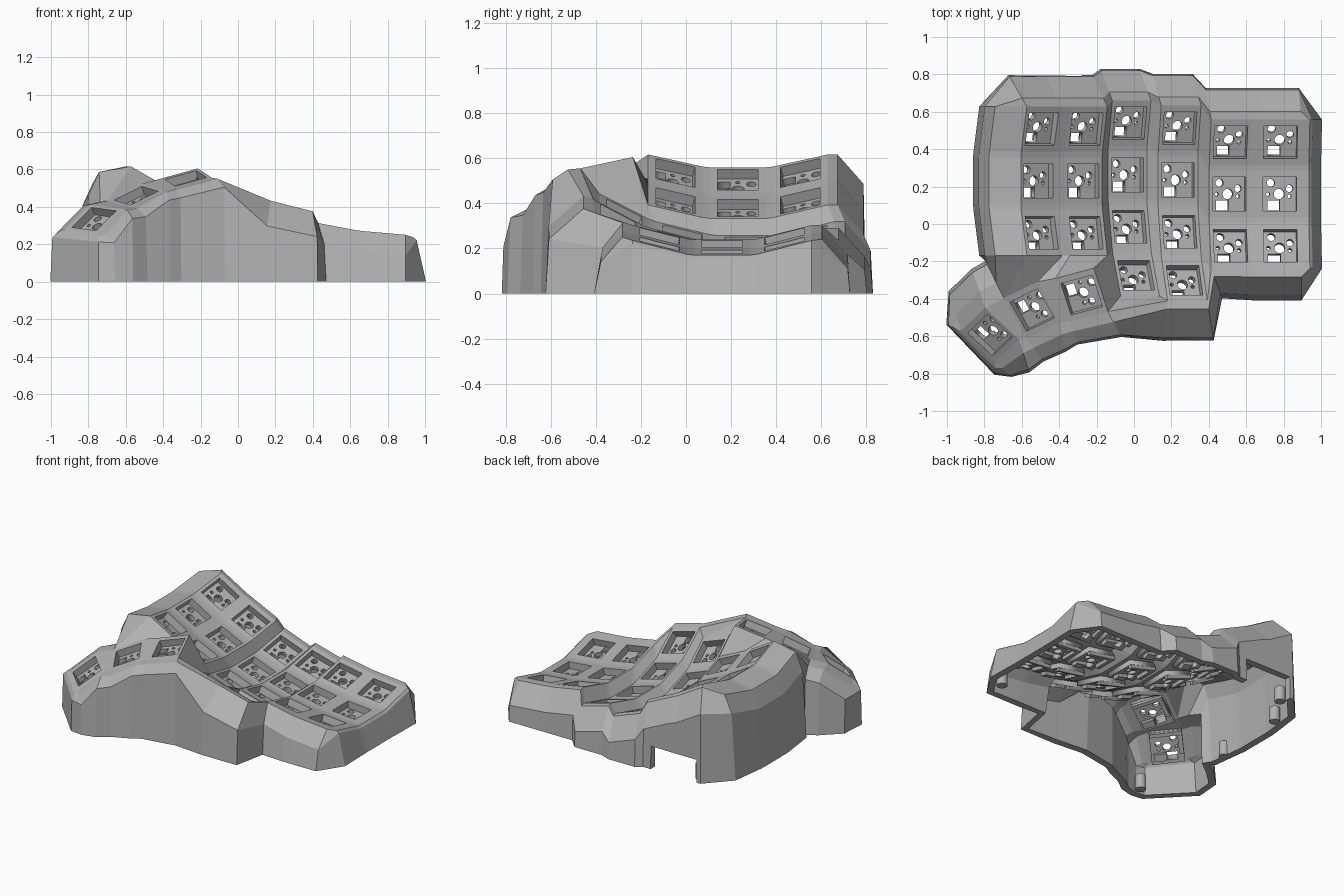
import bpy, bmesh
from math import radians, sin, cos, tau
from mathutils import Matrix, Vector

cube = bpy.data.objects.get("Cube")
if cube:
    bpy.data.objects.remove(cube)

GREY = (0.44, 0.44, 0.44, 1)
grey = bpy.data.materials.new("matte_grey")
grey.use_nodes = True
grey.diffuse_color = GREY
grey.node_tree.nodes["Principled BSDF"].inputs["Base Color"].default_value = GREY

HX, HY, HOLE = 0.11, 0.125, 0.09   # plate half sizes and opening half size
THICK, BOW = 0.05, 1.12            # shell thickness and column bow radius


def to_mesh(bm, name):
    mesh = bpy.data.meshes.new(name)
    bm.to_mesh(mesh)
    bm.free()
    mesh.materials.append(grey)
    return mesh


def add_object(name, data):
    obj = bpy.data.objects.new(name, data)
    bpy.context.collection.objects.link(obj)
    return obj


def evaluated_mesh(obj):
    bpy.context.view_layer.update()
    deps = bpy.context.evaluated_depsgraph_get()
    return bpy.data.meshes.new_from_object(obj.evaluated_get(deps))


def bake(obj):
    """Replace the mesh by its modified result."""
    mesh = evaluated_mesh(obj)
    obj.modifiers.clear()
    obj.data = mesh


def box(bm, centre, size):
    m = Matrix.Translation(centre) @ Matrix.Diagonal((*size, 1))
    bmesh.ops.create_cube(bm, size=1, matrix=m)


def rot(deg, axis):
    return Matrix.Rotation(radians(deg), 4, axis)


# Key frames: six bowed columns, then three thumb keys
frames = {}
columns = [(-0.51, 0.23, 0.505, 3), (-0.27, 0.23, 0.38, 3), (-0.035, 0.262, 0.22, 4),
           (0.235, 0.235, 0.2, 4), (0.51, 0.16, 0.22, 3), (0.78, 0.16, 0.185, 3)]
tilt = lambda c: 30 - 5 * c
for c, (x, y, z, rows) in enumerate(columns):
    for r in range(rows):
        frames[c, r] = (Matrix.Translation((x, y, z)) @ rot(tilt(c), "Y")
                        @ Matrix.Translation((0, 0, BOW)) @ rot(14.3 * (1 - r), "X")
                        @ Matrix.Translation((0, 0, -BOW)))
thumbs = {"t1": ((-0.28, -0.38, 0.552), 15, -15, 12),
          "t2": ((-0.545, -0.46, 0.46), 26, -24, 9),
          "t3": ((-0.77, -0.594, 0.335), 43, -36, 7)}
for name, (pos, turn, side, pitch) in thumbs.items():
    frames[name] = Matrix.Translation(pos) @ rot(turn, "Z") @ rot(side, "Y") @ rot(pitch, "X")

# Case surface: a square frame for every key
bm = bmesh.new()
V = {}
CORNERS = [(-1, -1), (1, -1), (1, 1), (-1, 1)]


def face(*verts):
    unique = list(dict.fromkeys(verts))
    if len(unique) > 2:
        bm.faces.new(unique)


for key, m in frames.items():
    for sx, sy in CORNERS:
        V[key, sx, sy] = bm.verts.new(m @ Vector((sx * HX, sy * HY, 0)))
    inner = [bm.verts.new(m @ Vector((sx * HOLE, sy * HOLE, 0))) for sx, sy in CORNERS]
    outer = [V[key, sx, sy] for sx, sy in CORNERS]
    for i in range(4):
        j = (i + 1) % 4
        face(outer[i], outer[j], inner[j], inner[i])

# Webs between rows and between columns
edge = lambda c, s: [V[(c, r), s, t] for r in range(columns[c][3]) for t in (1, -1)]
for c in range(6):
    left, right = edge(c, -1), edge(c, 1)
    for i in range(1, len(left) - 1, 2):
        face(left[i], left[i + 1], right[i + 1], right[i])
    if c < 5:
        pairs = list(zip(right, edge(c + 1, -1)))
        for (a, b), (d, e) in zip(pairs, pairs[1:]):
            face(a, d, e, b)

# Webs joining the thumb keys to the columns
c0l, c0r = V[(0, 2), -1, -1], V[(0, 2), 1, -1]
c1l, c1r = V[(1, 2), -1, -1], V[(1, 2), 1, -1]
low, low_front = V[(2, 3), -1, 1], V[(2, 3), -1, -1]
t1 = {k: V["t1", *k] for k in CORNERS}
t2 = {k: V["t2", *k] for k in CORNERS}
t3 = {k: V["t3", *k] for k in CORNERS}
face(t2[1, -1], t1[-1, -1], t1[-1, 1], t2[1, 1])
face(t3[1, -1], t2[-1, -1], t2[-1, 1], t3[1, 1])
face(c0l, t2[-1, 1], t2[1, 1], c0r)
face(c0r, t2[1, 1], t1[-1, 1], c1l)
face(c1l, t1[-1, 1], t1[1, 1], c1r)
face(c1r, t1[1, 1], low)
face(c1r, low, V[(2, 2), -1, -1])
face(low, t1[1, 1], t1[1, -1], low_front)
face(low_front, t1[1, -1], V[(2, 3), 1, -1])
face(V[(2, 3), 1, -1], t1[1, -1], V[(3, 3), -1, -1])
face(V[(3, 2), 1, -1], V[(3, 3), 1, 1], V[(4, 2), -1, -1])
face(V[(3, 3), 1, 1], V[(3, 3), 1, -1], V[(4, 2), -1, -1])

# Wall profiles: (outward, drop) for lip and shoulder, then outward at the floor
BACK = (0.045, 0.0), (0.16, -0.13), 0.17
FRONT = (0.045, 0.01), (0.14, -0.1), 0.17
DEEP = (0.045, 0.015), (0.2, -0.12), 0.215
RIGHT = (0.045, -0.005), (0.06, -0.02), 0.11
LEFT = (0.17, -0.03), (0.225, -0.15), 0.255
THUMB = (0.07, -0.005), (0.155, -0.05), 0.17
TIP = (0.03, -0.015), (0.06, -0.045), 0.07
walls = []


def wall(key, sx, sy, angle, profile, reach=1):
    top = V[key, sx, sy]
    out = reach * Vector((cos(radians(angle)), sin(radians(angle)), 0))
    ring = [top]
    for d, drop in profile[:2]:
        ring.append(bm.verts.new(top.co + out * d + Vector((0, 0, drop))))
    foot = top.co + out * profile[2]
    ring.append(bm.verts.new((foot.x, foot.y, 0)))
    walls.append(ring)


for name, sx, angle, reach in [("t3", -1, -41, 0.7), ("t3", 1, -73, 1.08), ("t2", -1, -54, 0.9),
                               ("t2", 1, -80, 0.95), ("t1", -1, -71, 0.75), ("t1", 1, -62, 0.9)]:
    wall(name, sx, -1, angle, THUMB, reach)
wall((3, 3), -1, -1, -97, DEEP)
wall((3, 3), 1, -1, -81, DEEP)
wall((4, 2), -1, -1, -70, FRONT)
wall((4, 2), 1, -1, -90, FRONT)
wall((5, 2), -1, -1, -90, FRONT)
wall((5, 2), 1, -1, -90, FRONT)
for r in (2, 1, 0):
    for sy in (-1, 1):
        wall((5, r), 1, sy, 0, RIGHT)
for c in range(5, -1, -1):
    for sx in (1, -1):
        wall((c, 0), sx, 1, 90 + tilt(c), BACK, 1 / cos(radians(tilt(c))))
for r in range(3):
    for sy in (1, -1):
        wall((0, r), -1, sy, 180, LEFT)
wall("t2", -1, 1, 116, THUMB, 1.3)
wall("t3", 1, 1, 109, THUMB, 1.3)
wall("t3", -1, 1, 107, THUMB, 1.3)
wall("t3", -1, 1, 157, TIP, 1.2)
wall("t3", -1, -1, 268, TIP, 0.95)
for a, b in zip(walls, walls[1:] + walls[:1]):
    for i in range(3):
        face(a[i], a[i + 1], b[i + 1], b[i])

# Thicken the surface into an open-bottomed shell standing on the floor
bmesh.ops.recalc_face_normals(bm, faces=bm.faces)
bm.faces.ensure_lookup_table()
if bm.faces[0].normal.z < 0:
    bmesh.ops.reverse_faces(bm, faces=bm.faces)
case = add_object("case_shell", to_mesh(bm, "case_shell"))
solid = case.modifiers.new("thickness", "SOLIDIFY")
solid.thickness, solid.offset = THICK, -1
bake(case)
for v in case.data.vertices:
    v.co.z = max(v.co.z, 0)

# Cable opening in the back wall
bm = bmesh.new()
box(bm, (-0.46, 0.8, 0.03), (0.36, 0.3, 0.26))
cutter = add_object("cable_cutter", to_mesh(bm, "cable_cutter"))
notch = case.modifiers.new("cable_opening", "BOOLEAN")
notch.object, notch.solver, notch.operation = cutter, "EXACT", "DIFFERENCE"
bake(case)
bpy.data.objects.remove(cutter)

# Switch socket floor: a filled outline with pin holes
outline = bpy.data.curves.new("socket_floor", "CURVE")
outline.dimensions, outline.fill_mode, outline.extrude = "2D", "BOTH", 0.016


def loop(points):
    spline = outline.splines.new("POLY")
    spline.points.add(len(points) - 1)
    for p, (x, y) in zip(spline.points, points):
        p.co = (x, y, 0, 1)
    spline.use_cyclic_u = True


def rectangle(x, y, hx, hy):
    loop([(x + sx * hx, y + sy * hy) for sx, sy in CORNERS])


rectangle(0, 0, 0.107, 0.112)
rectangle(-0.03, -0.061, 0.033, 0.027)
for x, y, radius in [(0, 0, 0.028), (-0.045, 0.06, 0.021), (0.055, 0.03, 0.019),
                     (0.055, -0.012, 0.01), (-0.06, 0, 0.01)]:
    loop([(x + radius * cos(i * tau / 20), y + radius * sin(i * tau / 20)) for i in range(20)])
floor = add_object("socket_floor", outline)
bm = bmesh.new()
bm.from_mesh(evaluated_mesh(floor))
bpy.data.objects.remove(floor)

# Ribs under the floor that hold the contacts
box(bm, (0, 0.098, -0.026), (0.21, 0.025, 0.026))
box(bm, (0.05, -0.06, -0.026), (0.08, 0.05, 0.026))
box(bm, (-0.09, 0.02, -0.026), (0.03, 0.13, 0.026))
bmesh.ops.translate(bm, verts=bm.verts, vec=(0, 0, -0.065))
socket = to_mesh(bm, "switch_socket")
for key, m in frames.items():
    add_object("switch_socket", socket).matrix_world = m @ rot(-90, "Z") if key in thumbs else m

# Screw posts inside the bottom rim
bm = bmesh.new()
for x, y in [(0.88, -0.27), (-0.66, -0.72), (-0.8, -0.05), (-0.76, 0.5), (-0.62, 0.72)]:
    bmesh.ops.create_cone(bm, cap_ends=True, segments=20, radius1=0.035, radius2=0.035,
                          depth=0.1, matrix=Matrix.Translation((x, y, 0.05)))
add_object("screw_posts", to_mesh(bm, "screw_posts"))
